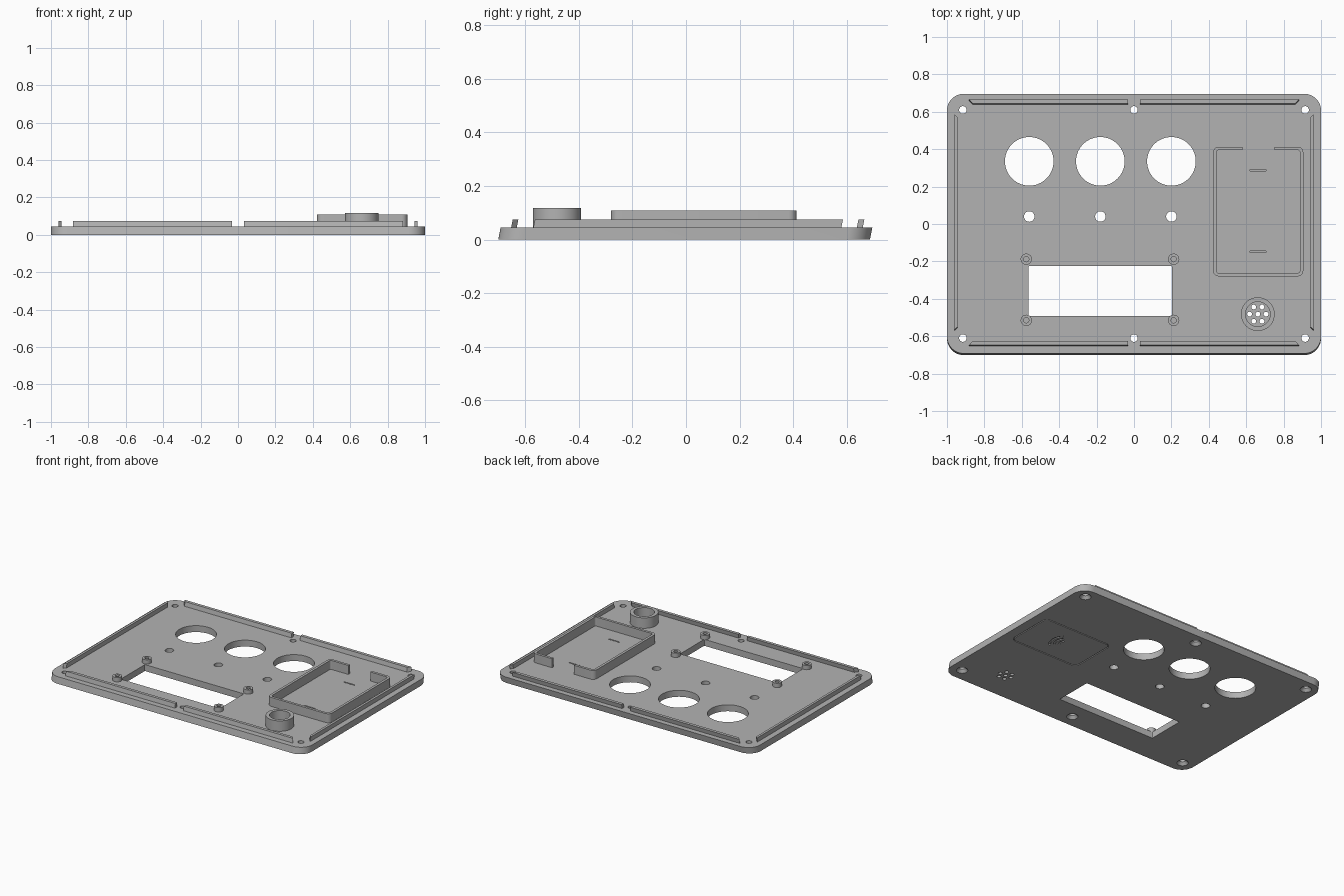
import bpy
import bmesh
from math import sin, cos, pi, radians

cube = bpy.data.objects.get("Cube")
if cube:
    bpy.data.objects.remove(cube)

TOP = 0.045      # upper surface of the plate
LIP = 0.075      # height of lips and standoffs
LEAN = 0.2       # backward lean of the outer rim and lips

grey = bpy.data.materials.new("plain grey")
grey.use_nodes = True
grey.diffuse_color = (0.45, 0.45, 0.45, 1)
grey.node_tree.nodes["Principled BSDF"].inputs["Base Color"].default_value = grey.diffuse_color


def arc(cx, cy, r, start, end, n):
    angles = [radians(start + (end - start) * i / n) for i in range(n + 1)]
    return [(cx + r * cos(a), cy + r * sin(a)) for a in angles]


def circle(cx, cy, r, n=48):
    return arc(cx, cy, r, 0, 360, n)[:-1]


def rounded_rect(x0, x1, y0, y1, r, n=8):
    corners = [(x0 + r, y1 - r), (x0 + r, y0 + r), (x1 - r, y0 + r), (x1 - r, y1 - r)]
    pts = []
    for i, (x, y) in enumerate(corners):
        pts += arc(x, y, r, 90 + 90 * i, 180 + 90 * i, n)
    return pts


def loft(bm, low, high, z0, z1, lean=0.0):
    """Solid between two matching outlines."""
    a = [bm.verts.new((x, y + lean * (z0 - TOP), z0)) for x, y in low]
    b = [bm.verts.new((x, y + lean * (z1 - TOP), z1)) for x, y in high]
    bm.faces.new(a)
    bm.faces.new(b)
    for i in range(len(a)):
        j = (i + 1) % len(a)
        bm.faces.new((a[i], a[j], b[j], b[i]))


def prism(bm, outline, z0, z1, lean=0.0):
    loft(bm, outline, outline, z0, z1, lean)


def band(bm, outer, inner, z0, z1, closed=True):
    """Wall of even height between two matching paths."""
    rows = [[bm.verts.new((x, y, z)) for x, y in path]
            for path, z in ((outer, z0), (inner, z0), (inner, z1), (outer, z1))]
    n = len(outer)
    for i in range(n if closed else n - 1):
        j = (i + 1) % n
        for k in range(4):
            p, q = rows[k], rows[(k + 1) % 4]
            bm.faces.new((p[i], p[j], q[j], q[i]))
    if not closed:
        for i in (0, n - 1):
            bm.faces.new([row[i] for row in rows])


def finish(name, bm):
    bmesh.ops.recalc_face_normals(bm, faces=bm.faces[:])
    mesh = bpy.data.meshes.new(name)
    bm.to_mesh(mesh)
    bm.free()
    mesh.materials.append(grey)
    obj = bpy.data.objects.new(name, mesh)
    bpy.context.collection.objects.link(obj)
    return obj


def smooth(obj):
    bpy.ops.object.select_all(action="DESELECT")
    obj.select_set(True)
    bpy.context.view_layer.objects.active = obj
    bpy.ops.object.shade_smooth_by_angle(angle=radians(30))


# Base plate with rounded corners
bm = bmesh.new()
prism(bm, rounded_rect(-1, 1, -0.692, 0.696, 0.09, 12), 0, TOP, LEAN)
plate = finish("base_plate", bm)

# Openings through the plate
bm = bmesh.new()
for x in (-0.56, -0.18, 0.2):
    prism(bm, circle(x, 0.335, 0.13, 64), -0.1, 0.2)
    prism(bm, circle(x, 0.04, 0.028, 32), -0.1, 0.2)
prism(bm, rounded_rect(-0.565, 0.203, -0.492, -0.225, 0.006, 3), -0.1, 0.2)
SPK = (0.662, -0.482)
prism(bm, circle(*SPK, 0.013, 20), -0.1, 0.2)
for x, y in circle(*SPK, 0.044, 6):
    prism(bm, circle(x, y, 0.013, 20), -0.1, 0.2)

# Shallow slots in the card bay
for y in (0.287, -0.148):
    prism(bm, [(0.62, y - 0.004), (0.705, y - 0.004), (0.705, y + 0.004), (0.62, y + 0.004)],
          TOP - 0.015, 0.2)

# Card outline and wave arcs engraved underneath
band(bm, rounded_rect(0.39, 0.93, -0.11, 0.24, 0.04),
     rounded_rect(0.397, 0.923, -0.103, 0.233, 0.033), -0.05, 0.006)
for r in (0.035, 0.065, 0.095):
    band(bm, arc(0.63, 0.065, r + 0.006, -45, 45, 16),
         arc(0.63, 0.065, r - 0.006, -45, 45, 16), -0.05, 0.006, closed=False)
cutters = [finish("opening_cutter", bm)]

# Countersunk screw holes
through, sink = bmesh.new(), bmesh.new()
for x in (-0.915, 0, 0.915):
    for y in (-0.61, 0.61):
        prism(through, circle(x, y, 0.02, 32), -0.1, 0.2)
        loft(sink, circle(x, y, 0.04, 32), circle(x, y, 0.018, 32), -0.004, 0.022)
cutters += [finish("screw_cutter", through), finish("countersink_cutter", sink)]

bpy.context.view_layer.objects.active = plate
for cutter in cutters:
    cutter.hide_render = True
    mod = plate.modifiers.new("cut", "BOOLEAN")
    mod.operation = "DIFFERENCE"
    mod.solver = "EXACT"
    mod.object = cutter
    bpy.ops.object.modifier_apply(modifier=mod.name)
    bpy.data.objects.remove(cutter)
smooth(plate)

# Locating lips with mitred ends, along all four edges
for side, s in (("left", 1), ("right", -1)):
    for end, t in (("back", 1), ("front", -1)):
        bm = bmesh.new()
        outer, inner = (0.66, 0.638) if t > 0 else (-0.653, -0.632)
        prism(bm, [(s * 0.033, outer), (s * 0.882, outer), (s * 0.862, inner), (s * 0.033, inner)],
              TOP - 0.002, LIP, LEAN)
        finish(f"{end}_{side}_lip", bm)
    bm = bmesh.new()
    prism(bm, [(s * 0.96, -0.57), (s * 0.96, 0.58), (s * 0.943, 0.565), (s * 0.943, -0.555)],
          TOP - 0.002, LIP, LEAN)
    finish(f"{side}_side_lip", bm)

# Card holder wall, open in the middle of its back
bm = bmesh.new()
paths = []
for d in (0, 0.018):
    rect = rounded_rect(0.423 + d, 0.905 - d, -0.28 + d, 0.413 - d, 0.03 - d, 6)
    paths.append([(0.58, 0.413 - d)] + rect + [(0.75, 0.413 - d)])
band(bm, *paths, TOP - 0.002, 0.108, closed=False)
smooth(finish("card_holder_wall", bm))

# Speaker ring
bm = bmesh.new()
band(bm, circle(*SPK, 0.09), circle(*SPK, 0.066), TOP - 0.002, 0.118)
smooth(finish("speaker_ring", bm))

# Display standoffs around the window
for x in (-0.576, 0.212):
    for y in (-0.515, -0.188):
        bm = bmesh.new()
        band(bm, circle(x, y, 0.03, 32), circle(x, y, 0.014, 32), TOP - 0.002, LIP)
        smooth(finish("display_standoff", bm))
